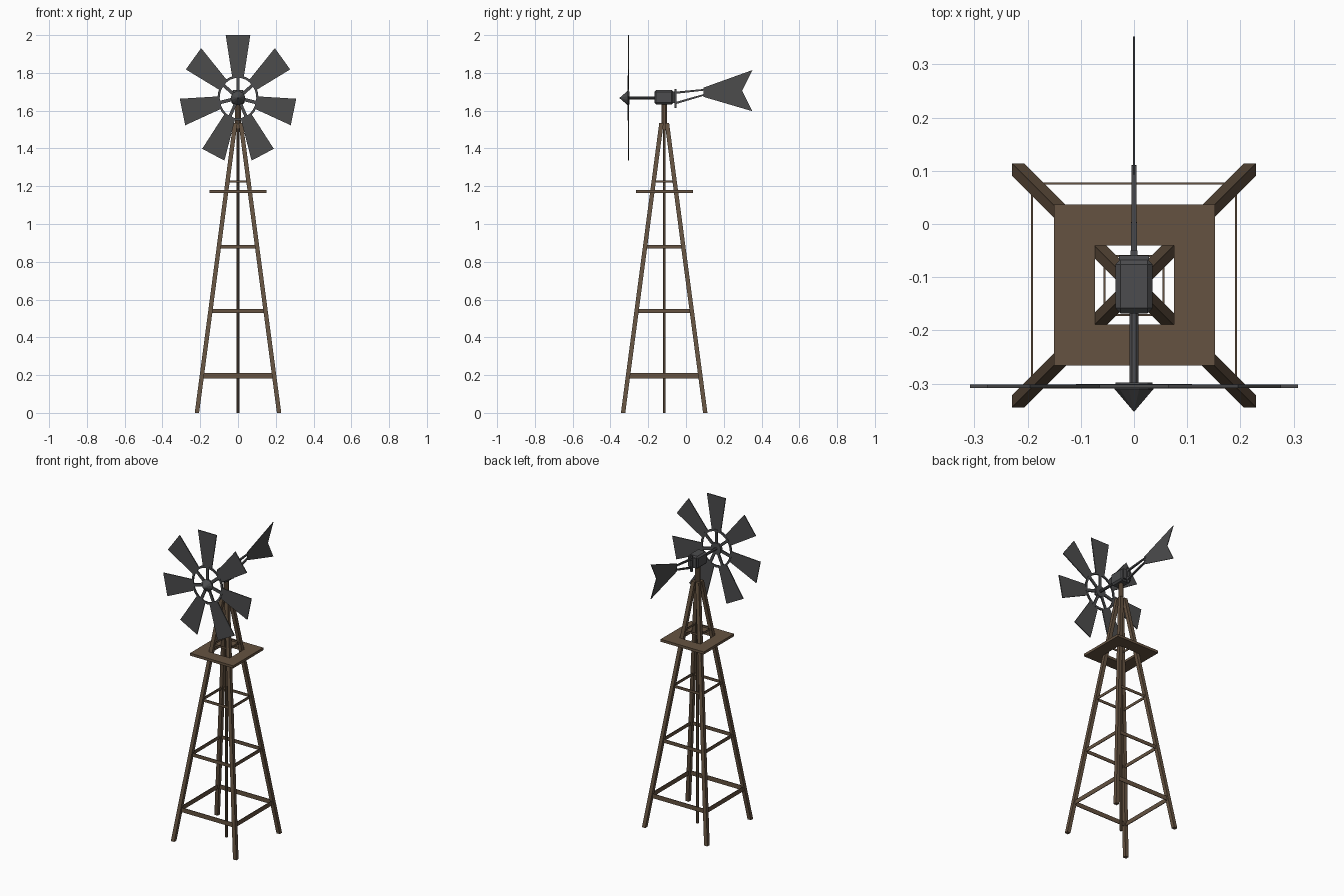
import bpy, bmesh, math
from mathutils import Vector

if "Cube" in bpy.data.objects:
    bpy.data.objects.remove(bpy.data.objects["Cube"])


def material(name, rgb):
    m = bpy.data.materials.new(name)
    m.diffuse_color = (*rgb, 1)
    m.use_nodes = True
    m.node_tree.nodes["Principled BSDF"].inputs["Base Color"].default_value = m.diffuse_color
    return m


WOOD = material("weathered wood", (0.130, 0.086, 0.053))
METAL = material("dark metal", (0.072, 0.073, 0.077))
BLADE = material("blade grey", (0.072, 0.072, 0.073))
CY = -0.1155      # tower axis
WY = -0.305       # wheel plane
WZ = 1.667        # wheel axis height
SX = 0.905        # wheel is slightly narrower than tall


def make(name, bm, mat):
    bmesh.ops.recalc_face_normals(bm, faces=bm.faces)
    me = bpy.data.meshes.new(name)
    bm.to_mesh(me)
    bm.free()
    me.materials.append(mat)
    ob = bpy.data.objects.new(name, me)
    bpy.context.collection.objects.link(ob)
    return ob


def loft(name, rings, mat):
    """Closed solid through equal-length rings of points."""
    bm = bmesh.new()
    vs = [[bm.verts.new(p) for p in r] for r in rings]
    n = len(vs[0])
    for a, b in zip(vs, vs[1:]):
        for i in range(n):
            bm.faces.new((a[i], a[(i + 1) % n], b[(i + 1) % n], b[i]))
    bm.faces.new(vs[0])
    bm.faces.new(vs[-1])
    return make(name, bm, mat)


def square(x, y, z, h):
    return [(x + a * h, y + b * h, z) for a, b in ((-1, -1), (1, -1), (1, 1), (-1, 1))]


def box(name, lo, hi, mat, bevel=0):
    ob = loft(name, [[(lo[0], lo[1], z), (hi[0], lo[1], z), (hi[0], hi[1], z), (lo[0], hi[1], z)]
                     for z in (lo[2], hi[2])], mat)
    if bevel:
        m = ob.modifiers.new("bevel", "BEVEL")
        m.width = bevel
        m.segments = 1
    return ob


def rod(name, a, b, r1, r2, n, mat):
    a, b = Vector(a), Vector(b)
    q = (b - a).to_track_quat('Z', 'Y')
    def ring(c, r):
        return [c + q @ Vector((r * math.cos(math.tau * (i + .5) / n),
                                r * math.sin(math.tau * (i + .5) / n), 0)) for i in range(n)]
    return loft(name, [ring(a, r1), ring(b, r2)], mat)


# Four sloping legs
BASE, TOP, TZ = 0.2175, 0.0145, 1.535
for sx in (-1, 1):
    for sy in (-1, 1):
        loft("tower_leg", [square(sx * BASE, CY + sy * BASE, 0, 0.0115),
                           square(sx * TOP, CY + sy * TOP, TZ, 0.0115)], WOOD)

# Horizontal braces between the legs
for z, h in ((0.197, 0.014), (0.54, 0.011), (0.88, 0.0085), (1.225, 0.006)):
    d = BASE + (TOP - BASE) * z / TZ
    for s in (-1, 1):
        box("cross_brace", (-d, CY + s * d - .002, z - h), (d, CY + s * d + .002, z + h), WOOD)
        box("side_brace", (s * d - .002, CY - d, z - h), (s * d + .002, CY + d, z + h), WOOD)

# Centre pole and head post
rod("centre_pole", (0, CY, 0), (0, CY, 1.54), 0.008, 0.008, 8, WOOD)
rod("head_post", (0, CY, 1.5), (0, CY, 1.645), 0.016, 0.016, 8, WOOD)

# Platform with a square opening
bm = bmesh.new()
lev = [[[bm.verts.new(p) for p in square(0.001, CY + 0.001, z, h)] for h in (0.151, 0.074)]
       for z in (1.165, 1.181)]
for i in range(4):
    j = (i + 1) % 4
    for o, n in lev:
        bm.faces.new((o[i], o[j], n[j], n[i]))
    for k in (0, 1):
        bm.faces.new((lev[0][k][i], lev[0][k][j], lev[1][k][j], lev[1][k][i]))
make("platform", bm, WOOD)

# Gearbox, back plate, shaft and nose cone
box("gearbox", (-.035, -.168, 1.632), (.035, -.066, 1.710), METAL, 0.010)
box("gearbox_band", (-.028, -.068, 1.640), (.028, -.059, 1.702), METAL)
box("tail_plate", (-.007, -.060, 1.615), (.007, -.050, 1.715), METAL)
rod("wheel_shaft", (0, -.165, WZ), (0, WY, WZ), 0.009, 0.009, 8, METAL)
rod("nose_cone", (0, -.310, WZ), (0, -.352, WZ), 0.038, 0.001, 12, METAL)
rod("wheel_hub", (0, -.298, WZ), (0, -.311, WZ), 0.036, 0.038, 12, METAL)


def wheel_plate(name, pts, ang, t, mat):
    """Flat plate; pts are (sideways, outward) before turning by ang."""
    c, s = math.cos(ang), math.sin(ang)
    return loft(name, [[(SX * (u * c + v * s), WY + dy, WZ - u * s + v * c) for u, v in pts]
                       for dy in (-t, t)], mat)


# Seven blades with spokes
for i in range(7):
    a = math.tau * i / 7
    wheel_plate("wheel_blade", [(-.033, .105), (.033, .105), (.072, .333), (-.072, .333)], a, .003, BLADE)
    wheel_plate("wheel_spoke", [(-.009, .02), (.009, .02), (.009, .12), (-.009, .12)], a, .004, METAL)

# Ring tying the blades together
bm = bmesh.new()
N = 28
rings = []
for r, dy in ((.107, -.004), (.120, -.004), (.120, .004), (.107, .004)):
    rings.append([bm.verts.new((SX * r * math.sin(math.tau * i / N), WY + dy,
                                WZ + r * math.cos(math.tau * i / N))) for i in range(N)])
for k in range(4):
    p, q = rings[k], rings[(k + 1) % 4]
    for i in range(N):
        bm.faces.new((p[i], p[(i + 1) % N], q[(i + 1) % N], q[i]))
make("wheel_ring", bm, METAL)

# Tail struts and swallow-tailed vane
rod("upper_tail_strut", (0, -.055, 1.695), (0, .110, 1.712), 0.008, 0.006, 4, METAL)
rod("lower_tail_strut", (0, -.055, 1.640), (0, .110, 1.688), 0.008, 0.006, 4, METAL)
vane = [(.093, 1.722), (.352, 1.815), (.297, 1.705), (.352, 1.597), (.093, 1.673)]
loft("tail_vane", [[(x, y, z) for y, z in vane] for x in (-.002, .002)], BLADE)
